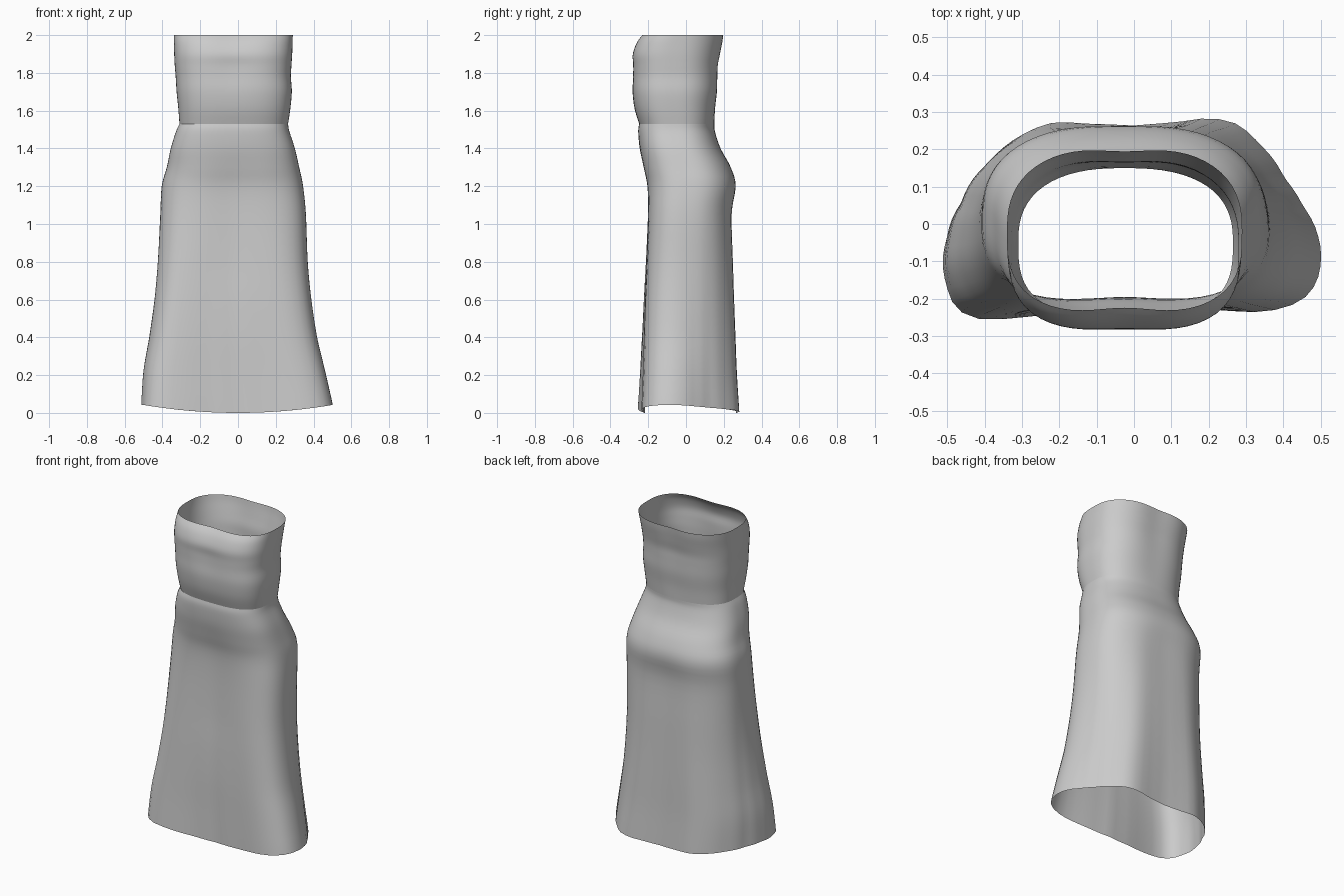
import bpy, bmesh, math

SEG = 72

# Levels: z, left x, right x, front y, back y, centre dent front, centre dent back
BODICE = [
    (2.00, -0.340, 0.290, -0.240, 0.208, 0.07, 0.06),
    (1.96, -0.340, 0.289, -0.268, 0.203, 0.05, 0.06),
    (1.90, -0.338, 0.287, -0.287, 0.190, 0.03, 0.05),
    (1.84, -0.335, 0.283, -0.286, 0.178, 0.04, 0.05),
    (1.78, -0.330, 0.280, -0.285, 0.174, 0.03, 0.04),
    (1.70, -0.325, 0.285, -0.285, 0.170, 0.01, 0.03),
    (1.61, -0.316, 0.277, -0.272, 0.158, 0.00, 0.02),
    (1.53, -0.310, 0.265, -0.248, 0.150, 0.00, 0.00),
]
SKIRT = [
    (1.53, -0.310, 0.265, -0.248, 0.150, 0.00, 0.00),
    (1.49, -0.328, 0.272, -0.253, 0.153, 0.00, 0.00),
    (1.40, -0.356, 0.301, -0.245, 0.183, 0.00, 0.00),
    (1.30, -0.377, 0.324, -0.228, 0.237, 0.02, 0.00),
    (1.20, -0.404, 0.345, -0.212, 0.266, 0.04, 0.01),
    (1.05, -0.412, 0.361, -0.212, 0.250, 0.05, 0.03),
    (0.80, -0.424, 0.371, -0.225, 0.255, 0.05, 0.01),
    (0.60, -0.440, 0.390, -0.235, 0.260, 0.02, 0.0),
    (0.40, -0.465, 0.420, -0.243, 0.267, 0.0, 0.0),
    (0.20, -0.492, 0.461, -0.250, 0.274, 0.0, 0.0),
    (0.00, -0.500, 0.500, -0.258, 0.286, 0.0, 0.0),
]
# Wavy hem outline seen from above
HEM = [(0.5, -0.10), (0.492, -0.03), (0.45, 0.05), (0.40, 0.125), (0.335, 0.215),
       (0.275, 0.272), (0.20, 0.288), (0.12, 0.272), (0.0, 0.263), (-0.12, 0.268),
       (-0.22, 0.275), (-0.31, 0.235), (-0.39, 0.165), (-0.46, 0.06), (-0.5, -0.04),
       (-0.5, -0.165), (-0.478, -0.23), (-0.42, -0.257), (-0.30, -0.248), (-0.15, -0.225),
       (0.0, -0.215), (0.15, -0.222), (0.25, -0.23), (0.35, -0.237), (0.45, -0.208),
       (0.487, -0.16)]


def hem_radii():
    polar = sorted((math.atan2((y - 0.015) / 0.272, x / 0.5) % math.tau,
                    math.hypot(x / 0.5, (y - 0.015) / 0.272)) for x, y in HEM)
    polar = ([(polar[-1][0] - math.tau, polar[-1][1])] + polar
             + [(polar[0][0] + math.tau, polar[0][1])])
    out = []
    for i in range(SEG):
        a = math.tau * i / SEG
        for (a0, r0), (a1, r1) in zip(polar, polar[1:]):
            if a0 <= a <= a1:
                out.append(r0 + (r1 - r0) * (a - a0) / (a1 - a0))
                break
    return [(out[i - 1] + 4 * out[i] + out[(i + 1) % SEG]) / 6 for i in range(SEG)]


HEM_R = hem_radii()


def smooth_levels(levels, steps):
    """Catmull-Rom interpolation between the key levels."""
    pts = [levels[0]] + levels + [levels[-1]]
    for p0, p1, p2, p3 in zip(pts, pts[1:], pts[2:], pts[3:]):
        for s in range(steps):
            t = s / steps
            yield tuple(0.5 * (2 * b + (c - a) * t + (2 * a - 5 * b + 4 * c - d) * t * t
                               + (3 * b - a - 3 * c + d) * t ** 3)
                        for a, b, c, d in zip(p0, p1, p2, p3))
    yield levels[-1]


def ring(level):
    z, x0, x1, yf, yb, dent_f, dent_b = level
    w = min(max((1.25 - z) / 1.25, 0), 1)
    cx, hx, cy, hy = (x0 + x1) / 2, (x1 - x0) / 2, (yf + yb) / 2, (yb - yf) / 2
    pts = []
    for i in range(SEG):
        a = math.tau * i / SEG
        c, s = math.cos(a), math.sin(a)
        n = 3.0 if s < 0 else 2.5
        r = (abs(c) ** n + abs(s) ** n) ** (-1 / n)
        r = r * (1 - w) + HEM_R[i] * w
        u, v = r * c, r * s
        v *= 1 - (dent_f if s < 0 else dent_b) * math.exp(-(u / 0.35) ** 2)
        # Hem rises towards the sides
        lift = (0.005 + 0.042 * min(abs(u), 1) ** 2) * max(0, 1 - z / 0.4)
        pts.append((cx + hx * u, cy + hy * v, z + lift))
    return pts


def loft(name, levels):
    bm = bmesh.new()
    rows = [[bm.verts.new(p) for p in ring(lv)] for lv in smooth_levels(levels, 4)]
    for hi, lo in zip(rows, rows[1:]):
        for i in range(SEG):
            j = (i + 1) % SEG
            bm.faces.new((lo[i], lo[j], hi[j], hi[i])).smooth = True
    lowest = min(v.co.z for v in bm.verts)
    if lowest < 0.1:  # rest the hem on the ground
        for v in rows[-1]:
            v.co.z -= lowest
    me = bpy.data.meshes.new(name)
    bm.to_mesh(me)
    bm.free()
    bpy.context.collection.objects.link(bpy.data.objects.new(name, me))


# Strapless top and flared skirt, both open cloth shells
loft("bodice", BODICE)
loft("skirt", SKIRT)
